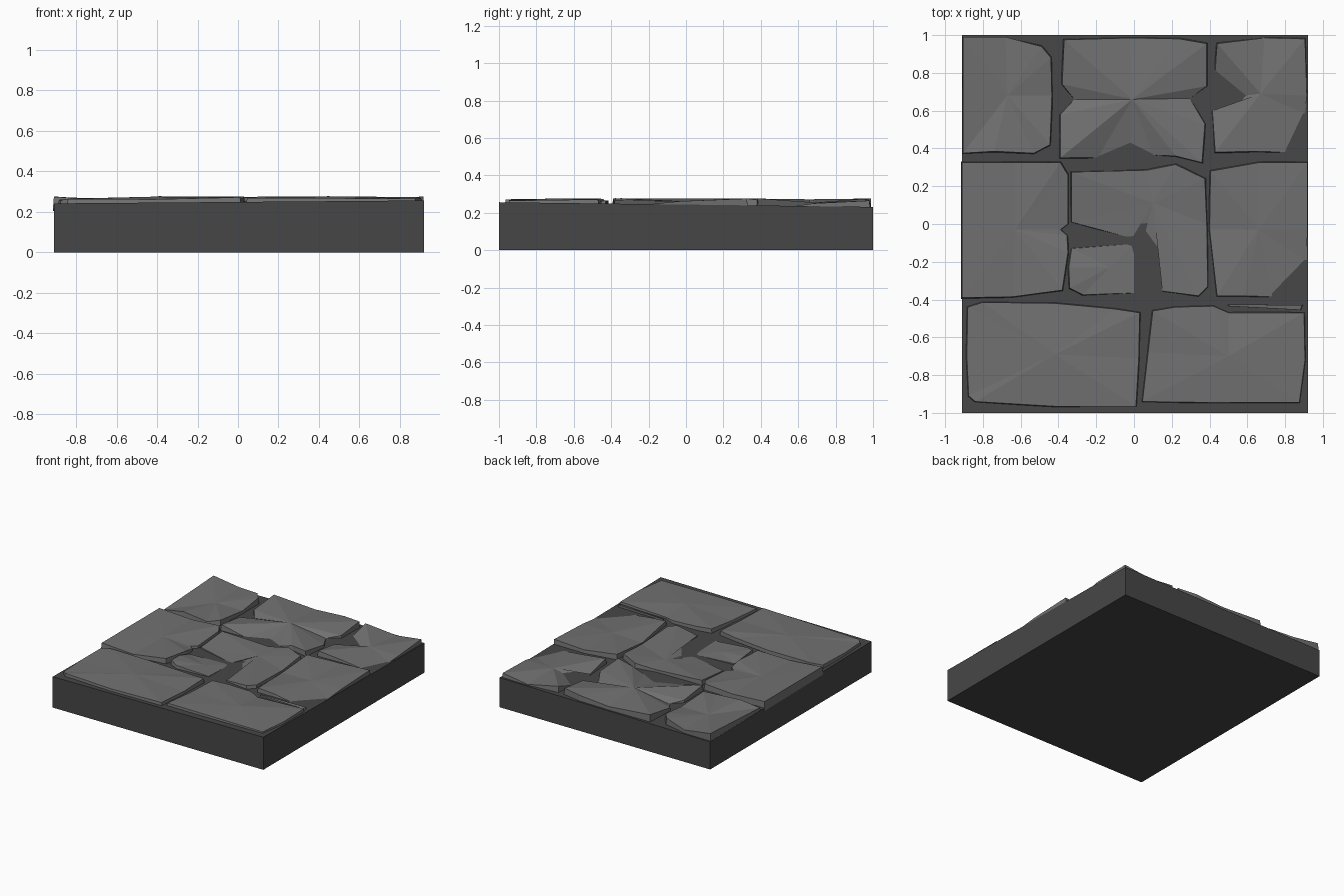
import bpy
import bmesh
from mathutils import Vector


def material(name, value):
    m = bpy.data.materials.new(name)
    m.diffuse_color = (value, value, value, 1)
    return m


STONE = material("grey stone", 0.165)
MORTAR = material("dark mortar", 0.062)


def ground(x, y):
    """Height of the slightly tilted mortar bed."""
    return 0.2365 + 0.008 * x - 0.0125 * y


def finish(bm, name, mat):
    bmesh.ops.recalc_face_normals(bm, faces=bm.faces)
    mesh = bpy.data.meshes.new(name)
    bm.to_mesh(mesh)
    bm.free()
    mesh.materials.append(mat)
    bpy.context.collection.objects.link(bpy.data.objects.new(name, mesh))


def stone(name, centre, outline):
    """Faceted paving stone: fan top around a centre, flared skirt sunk in the bed.
    Outline points are (x, y) or (x, y, z); z = 0 means level with the bed."""
    bm = bmesh.new()
    c = Vector(centre)
    mid = bm.verts.new(c)
    top, low = [], []
    for p in outline:
        x, y = p[:2]
        z = p[2] if len(p) > 2 else 0.268
        z = z or ground(x, y) - 0.001
        top.append(bm.verts.new((x, y, z)))
        out = Vector((x - c.x, y - c.y)).normalized() * 0.008
        low.append(bm.verts.new((max(-0.92, min(0.915, x + out.x)),
                                 max(-0.99, min(0.99, y + out.y)), ground(x, y) - 0.02)))
    n = len(top)
    for i in range(n):
        j = (i + 1) % n
        bm.faces.new((mid, top[i], top[j]))
        bm.faces.new((top[i], low[i], low[j], top[j]))
    bm.faces.new(low[::-1])
    finish(bm, name, STONE)


# mortar slab with a tilted top
bm = bmesh.new()
bmesh.ops.create_cube(bm, size=1)
for v in bm.verts:
    x, y = (0.92 if v.co.x > 0 else -0.91), (1 if v.co.y > 0 else -1)
    v.co = (x, y, ground(x, y) if v.co.z > 0 else 0)
finish(bm, "mortar_slab", MORTAR)

# back row
stone("back_left_stone", (-0.67, 0.68, 0.245), [
    (-0.905, 0.375, 0.245), (-0.74, 0.385), (-0.53, 0.375, 0.25), (-0.445, 0.42),
    (-0.435, 0.68, 0.245), (-0.44, 0.88), (-0.49, 0.94), (-0.68, 0.99, 0.245), (-0.905, 0.99, 0.277)])
stone("back_middle_stone", (-0.01, 0.66, 0.272), [
    (-0.39, 0.35, 0.276), (-0.19, 0.353, 0), (-0.02, 0.425, 0), (0.1, 0.365, 0), (0.22, 0.36),
    (0.36, 0.325, 0.276), (0.375, 0.53, 0.25), (0.295, 0.665, 0), (0.385, 0.73, 0.25),
    (0.385, 0.955, 0.275), (0.24, 0.98), (-0.02, 0.985, 0.25), (-0.37, 0.975, 0.276),
    (-0.38, 0.74, 0.245), (-0.315, 0.66, 0), (-0.39, 0.58, 0.245)])
stone("back_right_stone", (0.67, 0.69, 0.255), [
    (0.43, 0.38, 0.277), (0.64, 0.385, 0.255), (0.81, 0.38, 0), (0.905, 0.58, 0),
    (0.915, 0.68, 0.25), (0.905, 0.98, 0.265), (0.69, 0.985, 0.235), (0.44, 0.955, 0.275),
    (0.43, 0.81, 0), (0.59, 0.68, 0), (0.46, 0.53, 0), (0.415, 0.6, 0.24)])

# middle row
stone("middle_left_stone", (-0.63, -0.03, 0.262), [
    (-0.91, -0.39, 0.275), (-0.64, -0.385, 0.255), (-0.38, -0.35, 0.278), (-0.35, -0.15),
    (-0.355, -0.06, 0.25), (-0.39, -0.03, 0.25), (-0.35, 0.0, 0.25), (-0.35, 0.26),
    (-0.39, 0.325, 0.277), (-0.63, 0.325, 0.26), (-0.91, 0.325, 0.275)])
# broken centre stone in two visible pieces
stone("centre_stone", (0.1, 0.11, 0.252), [
    (-0.33, 0.01, 0.243), (-0.01, -0.075, 0), (0.03, -0.005, 0), (0.09, 0.0, 0), (0.06, -0.045, 0),
    (0.15, -0.17, 0), (0.15, -0.355, 0.25), (0.34, -0.38, 0.27), (0.39, -0.33), (0.385, 0.0, 0.255),
    (0.375, 0.24, 0.276), (0.22, 0.315, 0.27), (0.07, 0.285, 0.25), (-0.33, 0.275, 0.268)])
stone("centre_stone_corner", (-0.13, -0.23, 0.248), [
    (-0.33, -0.13, 0.243), (0.0, -0.105, 0), (0.0, -0.365, 0.245), (-0.27, -0.375, 0.262),
    (-0.34, -0.34, 0.275), (-0.345, -0.23)])
stone("middle_right_stone", (0.66, -0.03, 0.26), [
    (0.44, -0.38, 0.278), (0.58, -0.38), (0.735, -0.385, 0), (0.915, -0.2, 0), (0.918, -0.03, 0.262),
    (0.918, 0.325, 0.276), (0.66, 0.325, 0.262), (0.405, 0.28, 0.277), (0.4, -0.03, 0.252)])

# front row
stone("front_left_stone", (-0.42, -0.69, 0.275), [
    (-0.84, -0.94, 0.264), (-0.42, -0.965, 0.262), (0.01, -0.965, 0.272), (0.025, -0.71, 0.265),
    (0.03, -0.47, 0.277), (-0.1, -0.45), (-0.42, -0.42, 0.262), (-0.8, -0.415, 0.266),
    (-0.88, -0.44, 0.262), (-0.885, -0.7, 0.258), (-0.875, -0.91, 0.258)])
stone("front_right_stone", (0.5, -0.7, 0.277), [
    (0.045, -0.94, 0.268), (0.42, -0.945, 0.268), (0.875, -0.945, 0.265), (0.905, -0.72, 0.268),
    (0.9, -0.47, 0.272), (0.5, -0.47, 0.256), (0.42, -0.435, 0.265), (0.22, -0.44, 0.272),
    (0.1, -0.46, 0.276), (0.075, -0.68, 0.265)])
stone("front_right_sliver", (0.7, -0.435, 0.262), [
    (0.5, -0.435, 0.258), (0.88, -0.455, 0.262), (0.89, -0.43, 0.266), (0.5, -0.425, 0.26)])
